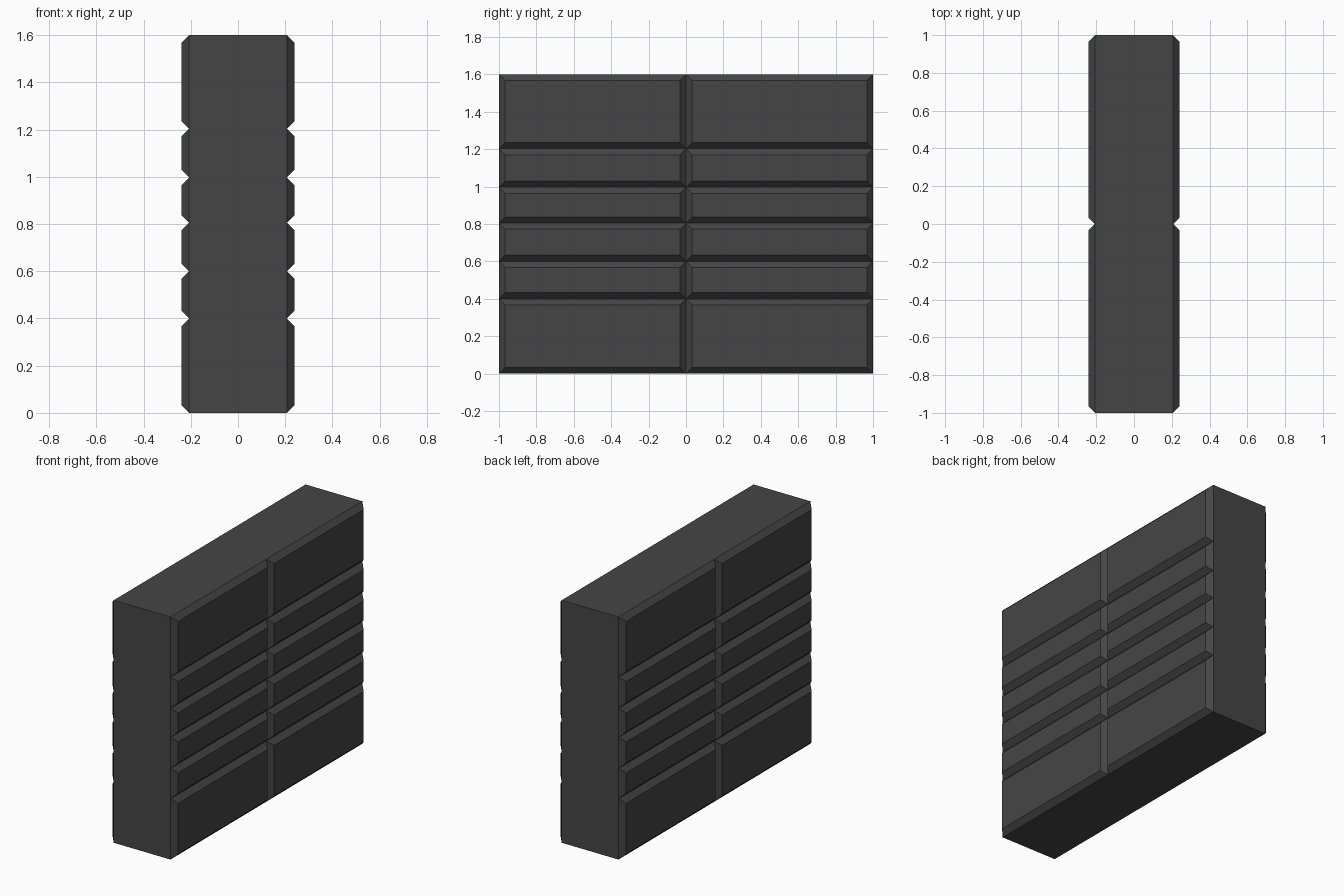
import bpy, bmesh
from mathutils import Matrix

if "Cube" in bpy.data.objects:
    bpy.data.objects.remove(bpy.data.objects["Cube"])

CORE_X = 0.207      # half thickness at the groove bottoms
PANEL = 0.033       # panel rise and bevel width
HEIGHT = 1.6
ROW_LINES = (0.4, 0.6, 0.805, 0.997, 1.203)

grey = bpy.data.materials.new("dark grey")
grey.diffuse_color = (0.06, 0.06, 0.06, 1)
grey.use_nodes = True
grey.node_tree.nodes["Principled BSDF"].inputs["Base Color"].default_value = grey.diffuse_color

# core block
bm = bmesh.new()
bmesh.ops.create_cube(bm, size=1, matrix=Matrix.Translation((0, 0, HEIGHT / 2))
                      @ Matrix.Diagonal((2 * CORE_X, 2, HEIGHT, 1)))

# split the block into two columns and six rows
cuts = [((0, 0, z), (0, 0, 1)) for z in ROW_LINES] + [((0, 0, 0), (0, 1, 0))]
for co, no in cuts:
    bmesh.ops.bisect_plane(bm, geom=bm.verts[:] + bm.edges[:] + bm.faces[:],
                           plane_co=co, plane_no=no)

# raised bevelled panels on both broad sides
bm.normal_update()
broad = [f for f in bm.faces if abs(f.normal.x) > 0.9]
bmesh.ops.inset_individual(bm, faces=broad, thickness=PANEL, depth=PANEL,
                           use_even_offset=True)
bmesh.ops.recalc_face_normals(bm, faces=bm.faces[:])

mesh = bpy.data.meshes.new("panelled_block")
bm.to_mesh(mesh)
bm.free()
mesh.materials.append(grey)
block = bpy.data.objects.new("panelled_block", mesh)
bpy.context.collection.objects.link(block)
